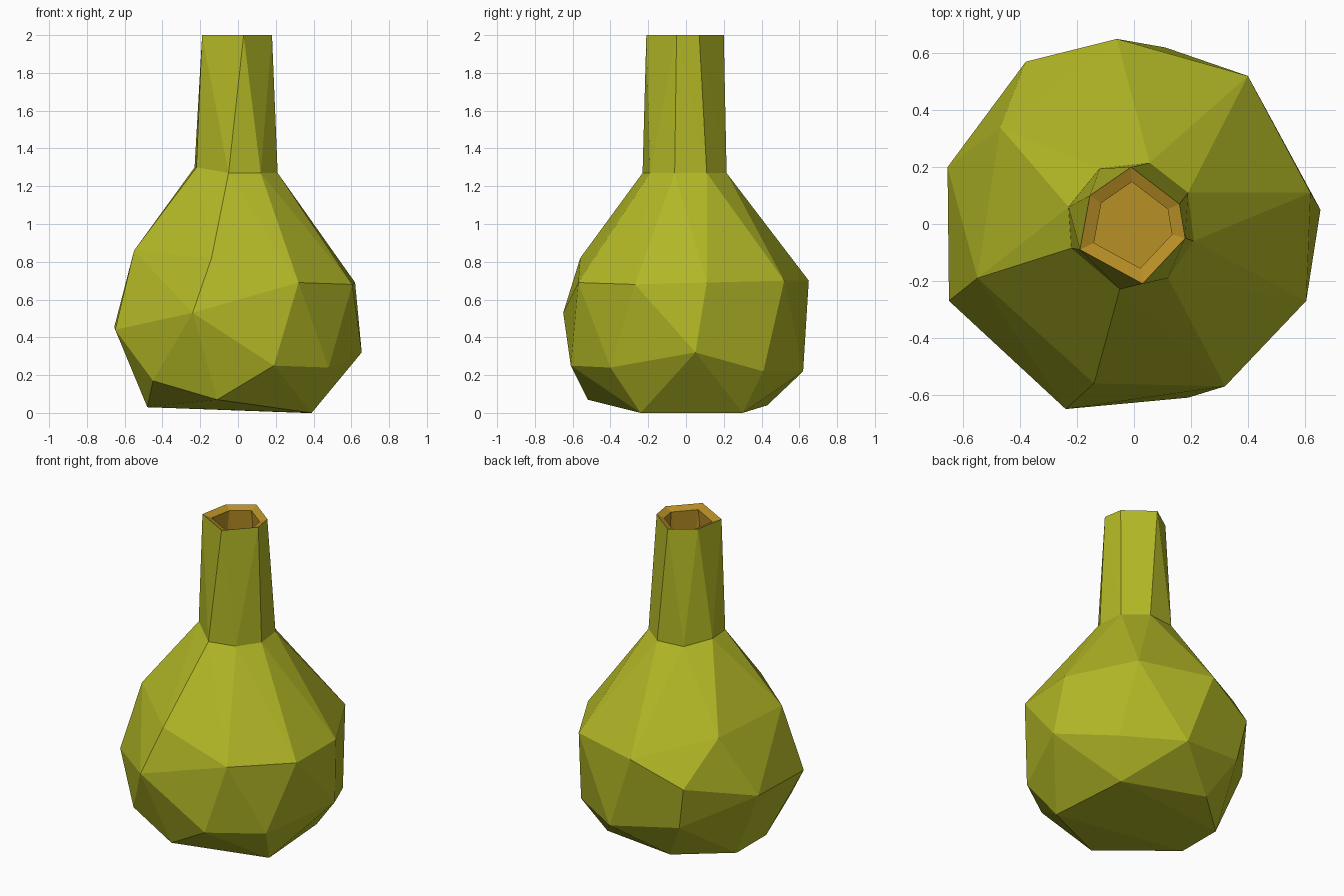
import bpy, bmesh
from mathutils import Vector

if "Cube" in bpy.data.objects:
    bpy.data.objects.remove(bpy.data.objects["Cube"])


def material(name, rgb):
    m = bpy.data.materials.new(name)
    m.diffuse_color = (*rgb, 1)
    m.use_nodes = True
    m.node_tree.nodes["Principled BSDF"].inputs["Base Color"].default_value = m.diffuse_color
    return m


olive = material("olive glaze", (0.445, 0.475, 0.019))
ochre = material("ochre lining", (0.49, 0.28, 0.02))

# Faceted bulb corners, bottom to top
BULB = [(.39, -.24, 0), (.35, .30, 0), (-.19, .43, .04), (-.48, .17, .03),
        (-.48, -.13, .03), (-.11, -.52, .07),
        (-.45, -.42, .17), (.19, -.61, .25), (.48, -.40, .24), (.655, .05, .32),
        (.46, .41, .22), (.11, .62, .22), (-.33, .54, .29),
        (-.655, .20, .455), (-.65, -.27, .44), (-.24, -.65, .53), (-.38, .57, .56),
        (.32, -.57, .69), (.605, -.27, .68), (.62, .11, .69), (.40, .52, .70),
        (-.06, .65, .70), (-.47, .34, .83), (-.55, -.19, .86), (-.14, -.56, .82)]
# Neck outlines at shoulder and mouth
SHOULDER = [(-.05, -.23), (.12, -.19), (.21, -.06), (.19, .11),
            (.055, .215), (-.12, .195), (-.23, .06), (-.22, -.085)]
MOUTH = [(.03, -.21), (.18, -.05), (.16, .07), (-.01, .20), (-.155, .10), (-.19, -.09)]


def ring(outline, z, s=1.0):
    return [(x * s, y * s, z) for x, y in outline]


def add_hull(bm, points, is_open):
    """Wrap points in a convex skin and drop the faces where it is open."""
    part = bmesh.new()
    verts = [part.verts.new(p) for p in points]
    bmesh.ops.convex_hull(part, input=verts)
    bmesh.ops.recalc_face_normals(part, faces=part.faces)
    caps = [f for f in part.faces if is_open([v.co.z for v in f.verts])]
    bmesh.ops.delete(part, geom=caps, context='FACES')
    loose = [v for v in part.verts if not v.link_faces]
    bmesh.ops.delete(part, geom=loose, context='VERTS')
    tmp = bpy.data.meshes.new("tmp")
    part.to_mesh(tmp)
    part.free()
    bm.from_mesh(tmp)
    bpy.data.meshes.remove(tmp)


def shell(name, mat, bulb, shoulder, mouth, inside=False):
    bm = bmesh.new()
    add_hull(bm, bulb + shoulder, lambda z: min(z) > 1.15)
    add_hull(bm, shoulder + mouth, lambda z: max(z) < 1.4 or min(z) > 1.9)
    bmesh.ops.remove_doubles(bm, verts=bm.verts, dist=0.001)
    if inside:
        bmesh.ops.reverse_faces(bm, faces=bm.faces)
    return finish(name, mat, bm)


def finish(name, mat, bm):
    me = bpy.data.meshes.new(name)
    bm.to_mesh(me)
    bm.free()
    me.materials.append(mat)
    ob = bpy.data.objects.new(name, me)
    bpy.context.collection.objects.link(ob)
    return ob


# Outer bottle
outer_shoulder = [(x, y, 1.30 if x < -.2 else 1.27) for x, y in SHOULDER]
shell("bottle_body", olive, BULB, outer_shoulder, ring(MOUTH, 2.0))

# Inner lining, a slightly smaller copy facing inward
centre = Vector((0, 0, .55))
inner_bulb = [tuple(centre + (Vector(p) - centre) * .92) for p in BULB]
shell("inner_lining", ochre, inner_bulb, ring(SHOULDER, 1.25, .76),
      ring(MOUTH, 1.98, .74), inside=True)

# Rim joining the two shells
bm = bmesh.new()
a = [bm.verts.new(p) for p in ring(MOUTH, 2.0)]
b = [bm.verts.new(p) for p in ring(MOUTH, 1.98, .74)]
for i in range(len(a)):
    j = (i + 1) % len(a)
    bm.faces.new((a[i], a[j], b[j], b[i]))
finish("mouth_rim", ochre, bm)
